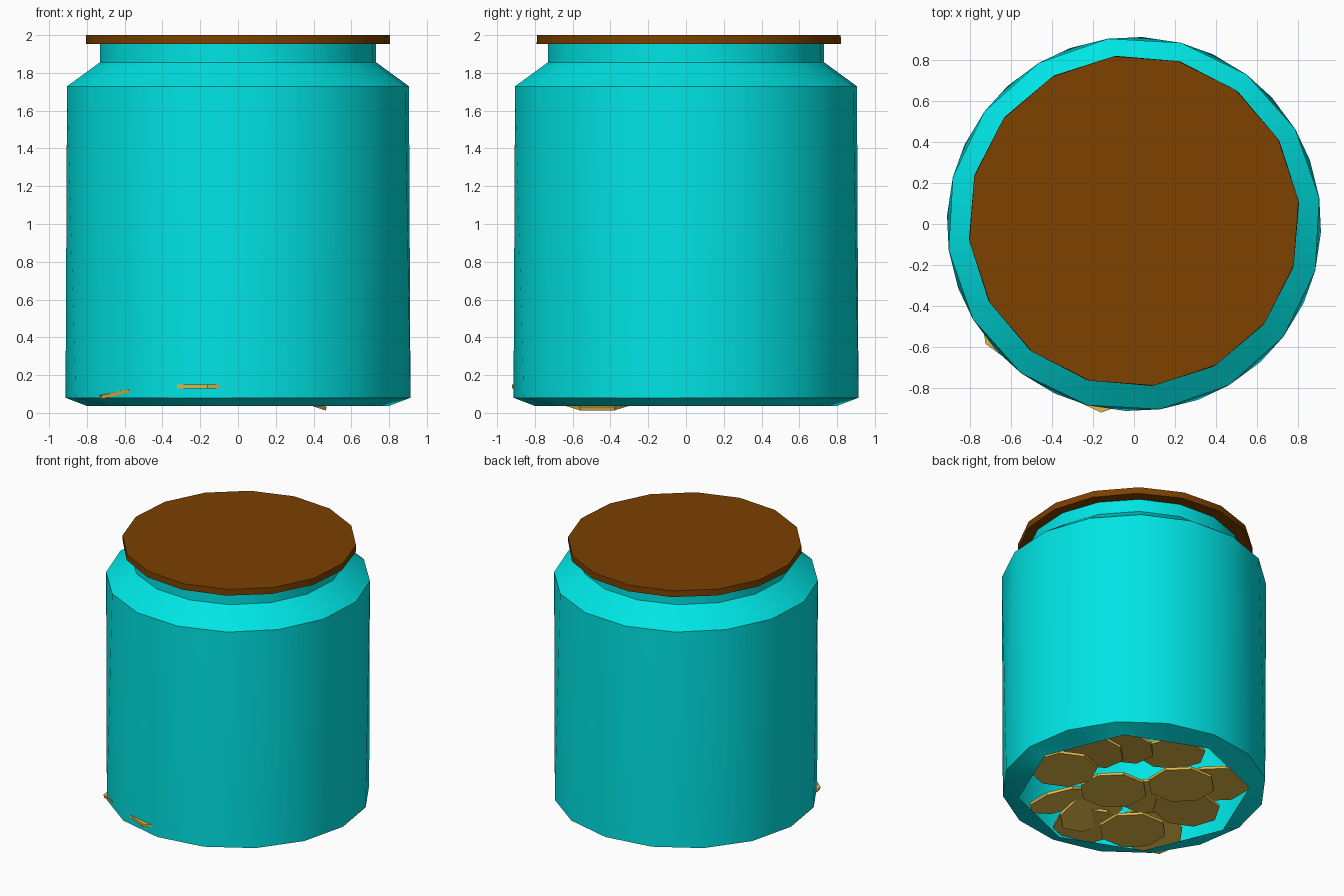
import bpy, bmesh, math
from mathutils import Vector, Matrix

cube = bpy.data.objects.get("Cube")
if cube:
    bpy.data.objects.remove(cube, do_unlink=True)


def material(name, rgb):
    m = bpy.data.materials.new(name)
    m.use_nodes = True
    colour = (*rgb, 1)
    m.diffuse_color = colour
    m.node_tree.nodes["Principled BSDF"].inputs["Base Color"].default_value = colour
    return m


TEAL = material("teal_glaze", (0.0, 0.78, 0.78))
BROWN = material("brown_wood", (0.205, 0.052, 0.0))
GOLD = material("gold", (0.75, 0.48, 0.065))
SIDES = 16


def finish(name, bm, mat, smooth):
    mesh = bpy.data.meshes.new(name)
    bm.to_mesh(mesh)
    bm.free()
    mesh.materials.append(mat)
    obj = bpy.data.objects.new(name, mesh)
    bpy.context.collection.objects.link(obj)
    if smooth:
        bpy.ops.object.select_all(action='DESELECT')
        obj.select_set(True)
        bpy.context.view_layer.objects.active = obj
        bpy.ops.object.shade_smooth_by_angle(angle=math.radians(26))
    return obj


def lathe(name, profile, mat, cap=False, centre_y=0, octagon_base=False):
    """Join bottom-to-top rings of (radius, height, turn in degrees)."""
    bm = bmesh.new()
    rings = []
    for level, (r, z, turn) in enumerate(profile):
        ring = []
        for i in range(SIDES):
            a = math.radians(turn) + math.tau * i / SIDES
            # Pull every other base vertex in to make the opening eight-sided
            flat = octagon_base and level == 0 and i % 2
            d = r * math.cos(math.tau / SIDES) if flat else r
            ring.append(bm.verts.new((d * math.cos(a), centre_y + d * math.sin(a), z)))
        rings.append(ring)
    for low, high in zip(rings, rings[1:]):
        for i in range(SIDES):
            j = (i + 1) % SIDES
            bm.faces.new((low[i], low[j], high[i]))
            bm.faces.new((low[j], high[j], high[i]))
    if cap:
        bm.faces.new(rings[-1])
        bm.faces.new(rings[0][::-1])
    return finish(name, bm, mat, True)


def coin(name, x, y, z, lean=0, heading=0):
    """Eight-sided coin whose edge towards the heading dips by the lean angle."""
    bm = bmesh.new()
    bmesh.ops.create_cone(bm, cap_ends=True, segments=8,
                          radius1=0.236, radius2=0.236, depth=0.02)
    h = math.radians(heading)
    axis = Vector((-math.sin(h), math.cos(h), 0))
    spin = Matrix.Rotation(h + math.pi / 8, 4, 'Z')
    tilt = Matrix.Rotation(math.radians(lean), 4, axis)
    bmesh.ops.transform(bm, matrix=Matrix.Translation((x, y, z)) @ tilt @ spin,
                        verts=bm.verts)
    return finish(name, bm, GOLD, False)


# Open-bottomed jar: base bevel, slightly twisted wall, shoulder and neck
lathe("jar_body", [(0.80, 0.037, 0), (0.914, 0.08, -2.5), (0.914, 1.729, 8),
                   (0.738, 1.856, 8), (0.738, 1.957, 8)], TEAL, octagon_base=True)

# Lid
lathe("lid", [(0.81, 1.952, 6), (0.81, 2.0, 7)], BROWN, cap=True, centre_y=0.015)

# Coins lying in the base: x, y, height, lean, heading of the low edge
coins = [
    (0.11, -0.09, 0.06, 0, 0),
    (0.56, -0.09, 0.06, 0, 20),
    (0.26, -0.47, 0.09, 18, 0),
    (-0.34, -0.42, 0.055, 0, 0),
    (0.42, 0.36, 0.10, 10, 135),
    (0.54, 0.18, 0.10, 10, 135),
    (0.08, 0.50, 0.10, 5, 60),
    (-0.20, 0.27, 0.06, 0, 0),
    (-0.47, 0.00, 0.09, 4, 150),
    (-0.42, 0.38, 0.10, 0, 0),
    (-0.05, -0.52, 0.14, 18, -45),
    (-0.21, -0.07, 0.12, 0, 0),
    (-0.15, -0.685, 0.14, 0, -70),
    (-0.53, -0.46, 0.14, 15, 190),
]
for n, spec in enumerate(coins, 1):
    coin(f"coin_{n}", *spec)
